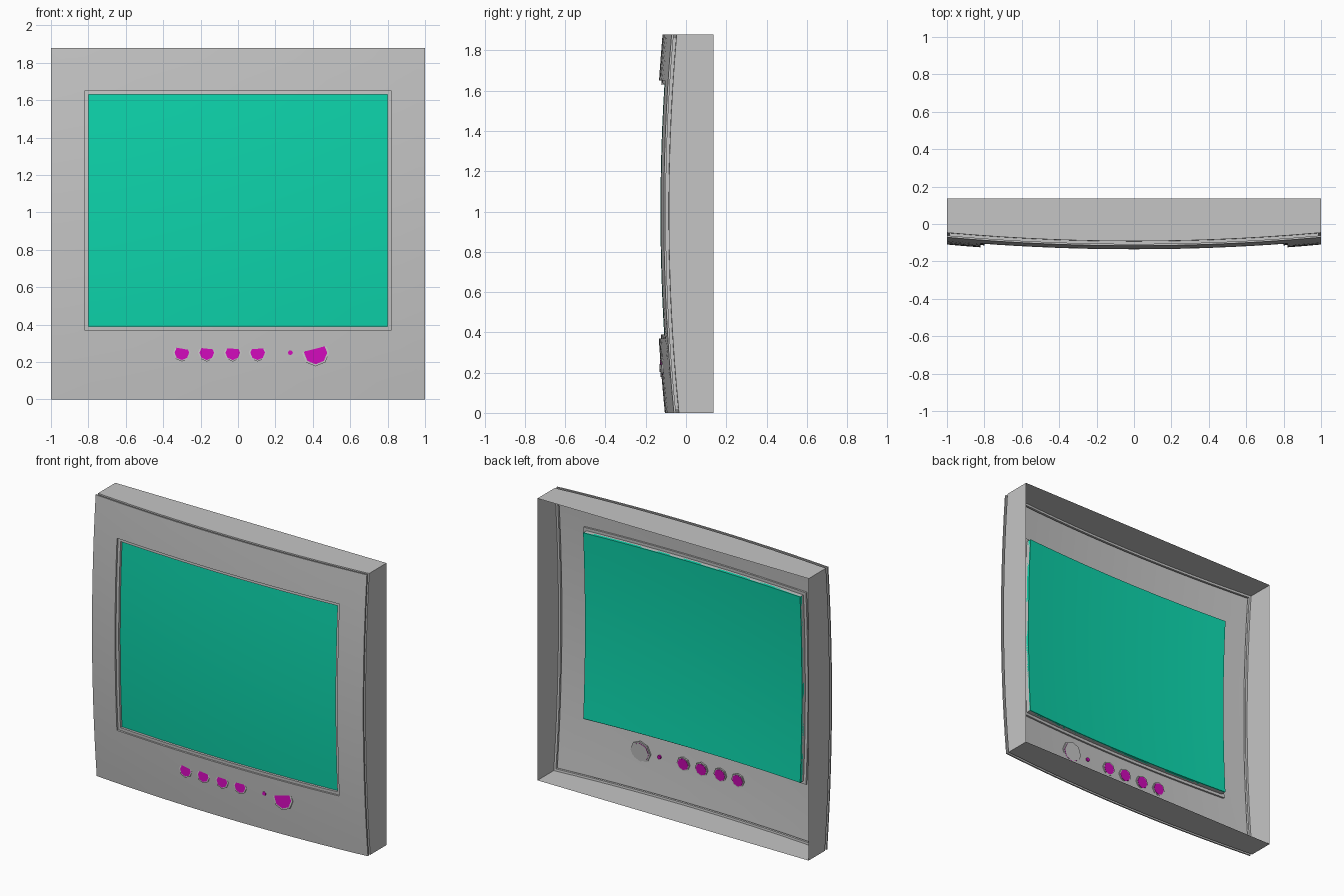
import bpy, bmesh, math

if "Cube" in bpy.data.objects:
    bpy.data.objects.remove(bpy.data.objects["Cube"])

def material(name, rgb):
    m = bpy.data.materials.new(name)
    m.diffuse_color = (*rgb, 1)
    m.use_nodes = True
    m.node_tree.nodes["Principled BSDF"].inputs["Base Color"].default_value = m.diffuse_color
    return m

GREY = material("casing grey", (0.56, 0.56, 0.56))
TEAL = material("screen teal", (0.004, 0.66, 0.41))
PURPLE = material("button magenta", (0.62, 0.003, 0.48))

def bulge(x, z):
    """Depth of the doubly curved front surface."""
    return -0.155 + 0.045 * x * x + 0.05 * (z - 1.0) ** 2

def finish(name, bm, mat, angle=25):
    me = bpy.data.meshes.new(name)
    bm.to_mesh(me)
    bm.free()
    me.materials.append(mat)
    ob = bpy.data.objects.new(name, me)
    bpy.context.collection.objects.link(ob)
    bpy.ops.object.select_all(action='DESELECT')
    ob.select_set(True)
    bpy.context.view_layer.objects.active = ob
    bpy.ops.object.shade_smooth_by_angle(angle=math.radians(angle))
    return ob

def loft(bm, loops):
    """Join closed loops of equal point count with quads."""
    rings = [[bm.verts.new(p) for p in lp] for lp in loops]
    for a, b in zip(rings, rings[1:]):
        n = len(a)
        for i in range(n):
            j = (i + 1) % n
            bm.faces.new((a[i], a[j], b[j], b[i]))
    return rings

def rect_loop(hx, z0, z1, off, flat=None, n=14):
    c = [(-hx, z0), (hx, z0), (hx, z1), (-hx, z1)]
    pts = []
    for k in range(4):
        (xa, za), (xb, zb) = c[k], c[(k + 1) % 4]
        for i in range(n):
            x, z = xa + (xb - xa) * i / n, za + (zb - za) * i / n
            pts.append((x, bulge(x, z) + off if flat is None else flat, z))
    return pts

def oct_loop(cx, cz, r, off, n=8):
    return [(cx + r * math.sin(-2 * math.pi * i / n),
             bulge(cx, cz) + off - 0.075 * r * math.cos(2 * math.pi * i / n),
             cz - r * math.cos(2 * math.pi * i / n)) for i in range(n)][::-1]

# casing: open-backed walls, groove, curved bezel and stepped screen opening
H, G = 1.88, 0.014
loops = [rect_loop(1, 0, H, 0, flat=0.136),
         rect_loop(1, 0, H, 0.025),
         rect_loop(1 - G, G, H - G, 0.025),
         rect_loop(1 - G, G, H - G, 0.010),
         rect_loop(1, 0, H, 0.010)]
for i in range(5):
    t = i / 4
    loops.append(rect_loop(1 - 0.18 * t, 0.37 * t, H - 0.23 * t, 0))
loops += [rect_loop(0.82, 0.37, 1.65, 0.012),
          rect_loop(0.80, 0.39, 1.63, 0.012),
          rect_loop(0.80, 0.39, 1.63, 0.040)]
bm = bmesh.new()
loft(bm, loops)
finish("casing", bm, GREY)

# screen: curved slab set in the opening
bm = bmesh.new()
bmesh.ops.create_grid(bm, x_segments=14, y_segments=12, size=1)
for v in bm.verts:
    x, z = v.co.x * 0.80, 1.01 + v.co.y * 0.62
    v.co = (x, bulge(x, z) + 0.028, z)
front = list(bm.faces)
ext = bmesh.ops.extrude_face_region(bm, geom=front, use_keep_orig=True)
for v in [g for g in ext["geom"] if isinstance(g, bmesh.types.BMVert)]:
    v.co.y += 0.02
bmesh.ops.recalc_face_normals(bm, faces=bm.faces)
finish("screen", bm, TEAL)

# buttons: magenta prism inside a grey collar
def button(name, x, r, rim, closed_back=False):
    z = 0.25
    bm = bmesh.new()
    rings = loft(bm, [oct_loop(x, z, r, 0.010), oct_loop(x, z, r, -0.003)])
    for ring in rings:
        bm.faces.new(ring)
    bmesh.ops.recalc_face_normals(bm, faces=bm.faces)
    finish(name, bm, PURPLE)
    if rim:
        bm = bmesh.new()
        prof = [(r, 0.008), (rim, 0.008), (rim, -0.002), (r, -0.003)]
        rings = loft(bm, [oct_loop(x, z, a, b) for a, b in prof])
        if closed_back:
            bm.faces.new([bm.verts.new(p) for p in oct_loop(x, z, r, 0.012)])
        bmesh.ops.recalc_face_normals(bm, faces=bm.faces)
        finish(name + "_collar", bm, GREY)

for i, x in enumerate((-0.30, -0.167, -0.028, 0.105)):
    button(f"small_button_{i + 1}", x, 0.039, 0.047)
button("indicator_light", 0.28, 0.013, None)
button("power_button", 0.415, 0.062, 0.073, closed_back=True)
